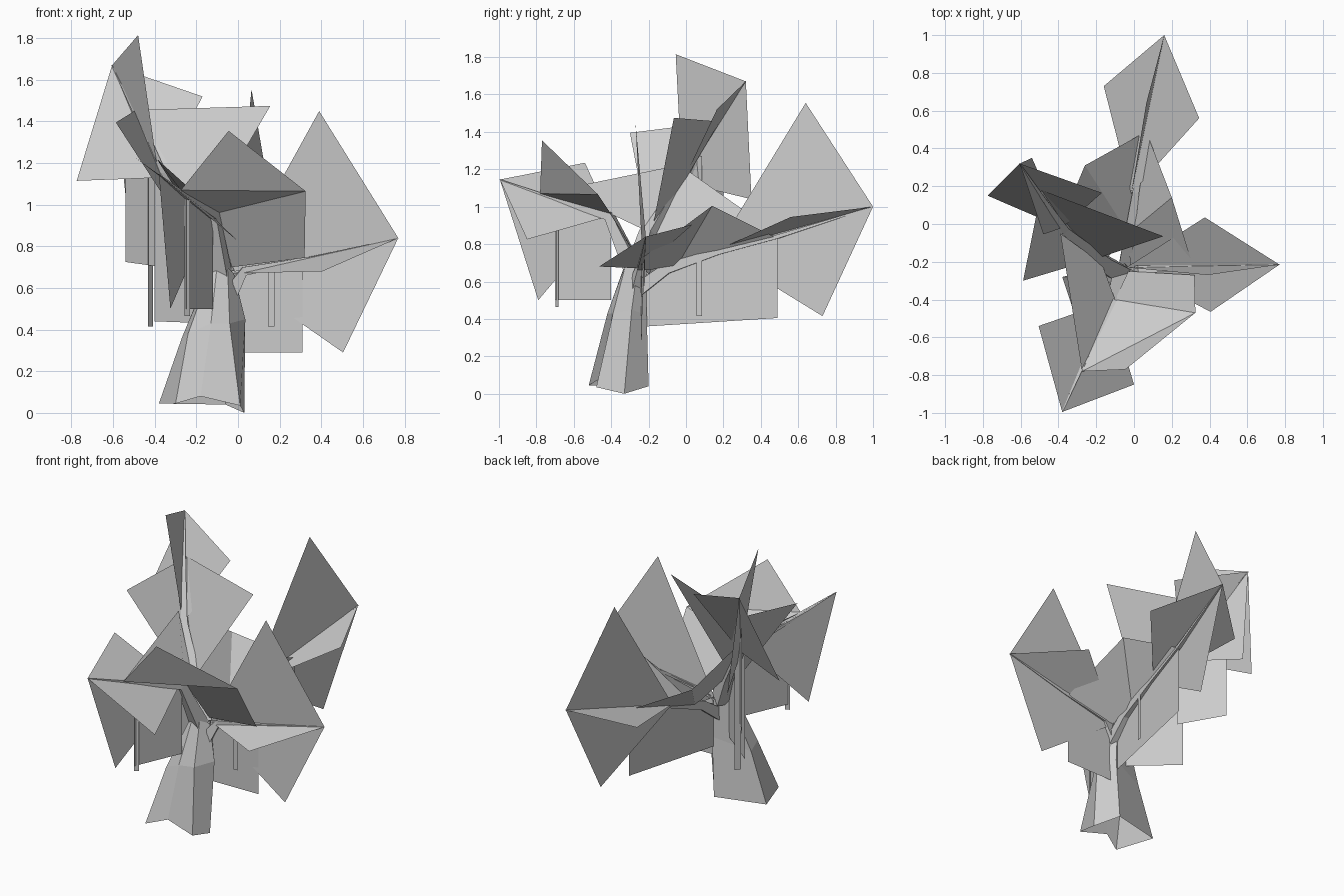
import bpy, math
from mathutils import Vector

if "Cube" in bpy.data.objects:
    bpy.data.objects.remove(bpy.data.objects["Cube"])


def make(name, verts, faces):
    me = bpy.data.meshes.new(name)
    me.from_pydata([tuple(v) for v in verts], [], faces)
    me.update()
    ob = bpy.data.objects.new(name, me)
    bpy.context.collection.objects.link(ob)
    return ob


def tube(name, pts, radii, sides=4):
    """Low-poly limb: a ring of points at every path point."""
    pts = [Vector(p) for p in pts]
    verts, faces = [], []
    for i, p in enumerate(pts):
        d = (pts[min(i + 1, len(pts) - 1)] - pts[max(i - 1, 0)]).normalized()
        u = d.cross(Vector((0, 0, 1))).normalized()
        w = u.cross(d)
        for k in range(sides):
            a = 2 * math.pi * (k + 0.5) / sides
            verts.append(p + radii[i] * (u * math.cos(a) + w * math.sin(a)))
    for i in range(len(pts) - 1):
        for k in range(sides):
            a, b = i * sides + k, i * sides + (k + 1) % sides
            faces.append((a, b, b + sides, a + sides))
    return make(name, verts, faces)


def leaf(name, start, side_a, tip, side_b):
    """Leaf card folded along the line from start to tip."""
    return make(name, [start, side_a, tip, side_b], [(0, 1, 2), (0, 2, 3)])


def sheet(name, a, b, za, zb):
    """Card hanging down from a limb segment."""
    return make(name, [a, b, (b[0], b[1], zb), (a[0], a[1], za)], [(0, 1, 2, 3)])


# Trunk: flared foot, slim neck
rings = [
    [(-.38, -.28, .045), (-.3, -.52, .045), (-.18, -.46, .08), (.01, -.48, .035), (.03, -.33, 0), (-.06, -.2, .04)],
    [(-.27, -.28, .36), (-.24, -.39, .38), (-.13, -.42, .43), (-.04, -.39, .43), (.035, -.29, .45), (-.04, -.21, .42)],
    [(-.13, -.24, .7), (-.12, -.3, .71), (-.1, -.32, .71), (-.05, -.32, .7), (-.02, -.26, .67), (-.05, -.21, .66)],
]
n = 6
faces = [(r * n + k, r * n + (k + 1) % n, (r + 1) * n + (k + 1) % n, (r + 1) * n + k)
         for r in range(2) for k in range(n)]
make("trunk", sum(rings, []), faces)

# Branch paths
right_tip, back_tip = (.77, -.215, .84), (.16, 1, 1)
left_tip, front_tip = (-.605, .32, 1.67), (-.38, -.995, 1.145)
tube("right_branch", [(-.04, -.26, .58), (.03, -.24, .68), (.35, -.23, .74), right_tip], [.05, .03, .015, .003])
tube("back_branch", [(-.05, -.25, .56), (-.03, -.1, .67), (.01, .17, .76), (.065, .49, .84), back_tip],
     [.05, .04, .025, .015, .003])
tube("left_branch", [(-.08, -.26, .66), (-.17, -.2, .85), (-.37, -.03, 1.14), (-.47, .12, 1.4), left_tip],
     [.07, .055, .03, .015, .003])
tube("front_branch", [(-.08, -.28, .66), (-.12, -.41, .95), (-.25, -.7, 1.04), front_tip], [.06, .035, .015, .003])

# Outer leaf pairs: an upright and a flat card at each branch end
s = (-.04, -.23, .67)
leaf("right_leaf_upright", s, (.39, -.27, 1.45), right_tip, (.505, -.24, .29))
leaf("right_leaf_flat", s, (.375, .035, .905), right_tip, (.405, -.465, .68))
s = (-.015, .16, .765)
leaf("back_leaf_upright", s, (.065, .64, 1.555), back_tip, (.1, .73, .415))
leaf("back_leaf_flat", s, (.345, .56, .945), back_tip, (-.16, .73, .87))
s = (-.38, -.02, 1.13)
leaf("left_leaf_upright", s, (-.48, -.055, 1.815), left_tip, (-.54, .35, 1.04))
leaf("left_leaf_flat", s, (-.17, .165, 1.52), left_tip, (-.775, .15, 1.115))
s = (-.13, -.41, .95)
leaf("front_leaf_flat", s, (-.505, -.54, 1.235), front_tip, (0, -.85, .825))
make("front_leaf_upright", [s, front_tip, (-.325, -.79, .5)], [(0, 1, 2)])

# Inner leaves nearer the trunk
leaf("front_inner_leaf", (-.275, -.78, 1.07), (-.045, -.77, 1.355), (.325, -.47, 1.065), (-.1, -.4, .96))
leaf("left_inner_leaf", (-.22, -.19, .83), (.155, -.065, 1.475), (-.49, .18, 1.455), (-.587, -.3, 1.395))

# Webs: canopy cards spanning neighbouring branches
make("front_right_web", [(-.1, -.4, .96), (.325, -.47, 1.065), (.32, -.27, .745), (-.03, -.25, .7)],
     [(0, 1, 2, 3)])
make("front_left_web", [(-.1, -.4, .96), (-.275, -.78, 1.07), (-.39, -.05, 1.22), (-.17, -.21, .87)],
     [(0, 1, 2, 3)])
back_root, back_end = (-.03, -.05, .68), (.065, .49, .83)
make("back_right_web", [back_root, back_end, (.2, .14, 1.005), (.315, -.23, .73), (-.02, -.22, .66)],
     [(0, 1, 2), (0, 2, 3, 4)])
make("back_left_web", [back_root, back_end, (-.26, .31, .98), (-.39, 0, 1.2), (-.16, -.2, .85)],
     [(0, 1, 2), (0, 2, 3, 4)])

# Hanging sheets beneath the limbs
sheet("right_sheet", (-.03, -.24, .68), (.31, -.235, .73), .29, .29)
sheet("back_sheet", (-.05, -.21, .64), (.065, .49, .83), .36, .405)
sheet("left_sheet_low", (-.13, -.25, .76), (-.4, -.03, 1.14), .43, .44)
sheet("left_sheet_high", (-.36, -.03, 1.12), (-.54, .2, 1.42), .7, .725)
sheet("front_sheet", (-.12, -.4, .94), (-.25, -.7, 1.04), .5, .5)

# Thin hanging vines: narrow strips, one per branch (x, y, half width, low, high)
for name, x, y, dx, dy, lo, hi in (("front_vine", -.243, -.69, .013, .008, .465, 1.04),
                                   ("left_vine", -.42, .07, .012, .015, .415, 1.27),
                                   ("right_vine", .16, -.255, .015, 0, .415, .7),
                                   ("back_vine", .018, .07, .003, .015, .415, .73)):
    sheet(name, (x - dx, y - dy, hi), (x + dx, y + dy, hi), lo, lo)
